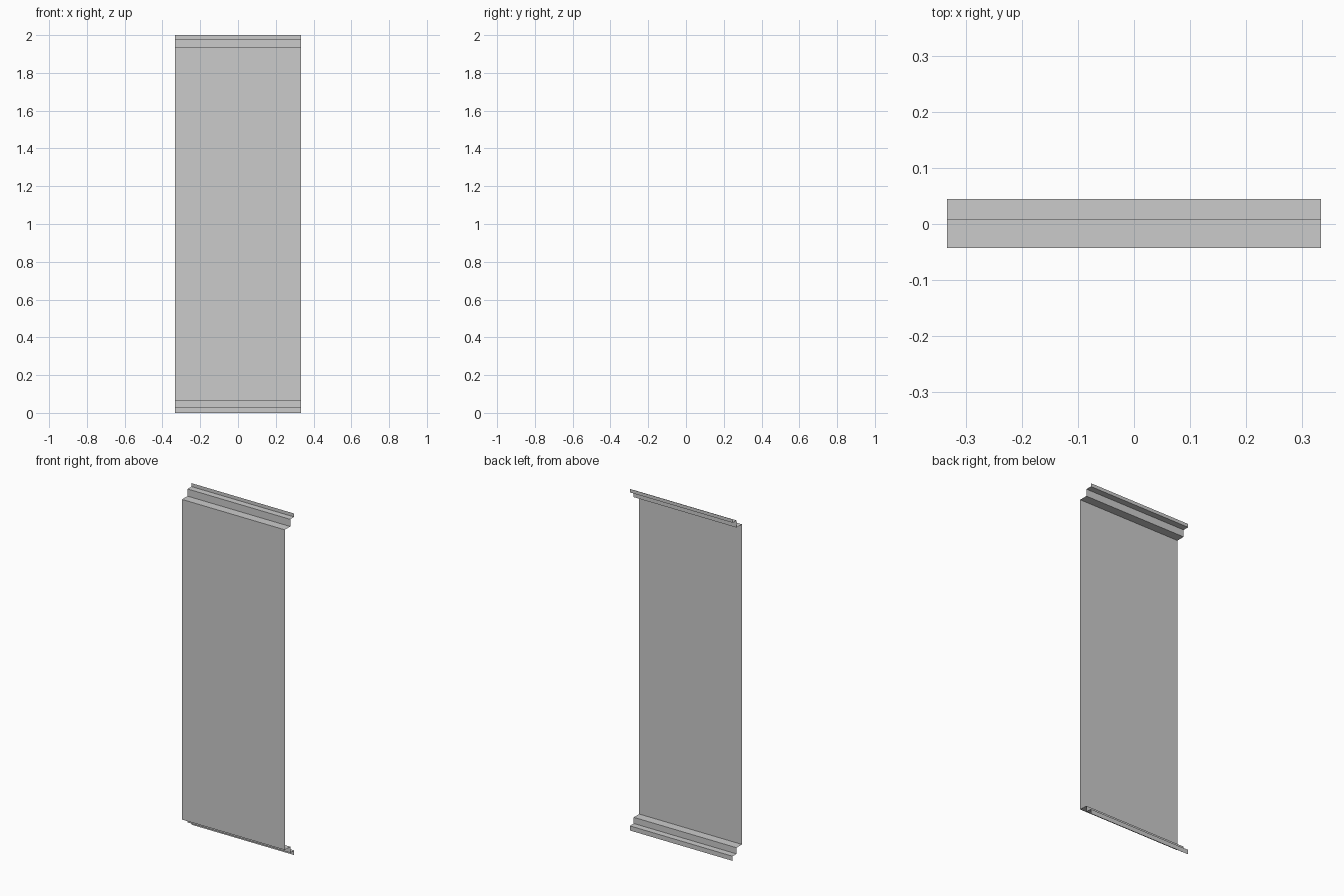
import bpy, bmesh

if "Cube" in bpy.data.objects:
    bpy.data.objects.remove(bpy.data.objects["Cube"])

HALF_WIDTH = 0.333

# Stepped side profile (y, z), from bottom flange to top flange
profile = [
    (0.0445, 0.0), (0.0445, 0.027), (0.008, 0.027), (0.008, 0.063),
    (-0.0425, 0.063), (-0.0425, 1.938),
    (0.008, 1.938), (0.008, 1.98), (0.0445, 1.98), (0.0445, 2.0),
]

# Open folded sheet: the profile swept across the width
bm = bmesh.new()
rows = [[bm.verts.new((x, y, z)) for y, z in profile]
        for x in (-HALF_WIDTH, HALF_WIDTH)]
left, right = rows
for i in range(len(profile) - 1):
    bm.faces.new((left[i], right[i], right[i + 1], left[i + 1]))

mesh = bpy.data.meshes.new("folded_panel")
bm.to_mesh(mesh)
bm.free()
panel = bpy.data.objects.new("folded_panel", mesh)
bpy.context.collection.objects.link(panel)
